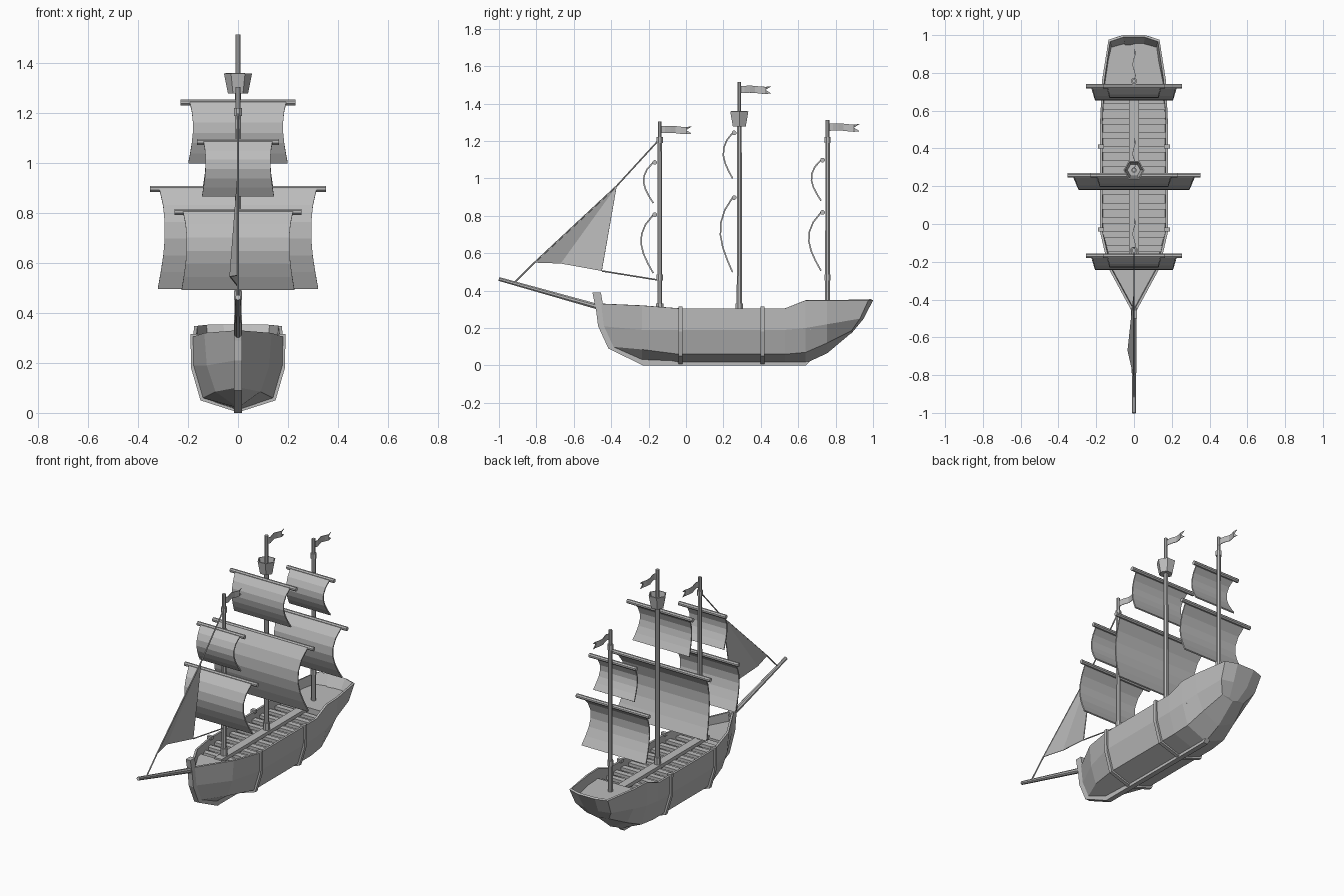
import bpy, bmesh, math
from mathutils import Vector

cube = bpy.data.objects.get("Cube")
if cube:
    bpy.data.objects.remove(cube)

grey = bpy.data.materials.new("plain_grey")
grey.use_nodes = True
shade = (0.5, 0.5, 0.5, 1)
grey.diffuse_color = shade
grey.node_tree.nodes["Principled BSDF"].inputs["Base Color"].default_value = shade


def build(name, verts, faces, thick=0, offset=-1):
    """Flat-shaded mesh object, optionally given thickness."""
    mesh = bpy.data.meshes.new(name)
    mesh.from_pydata([tuple(v) for v in verts], [], faces)
    bm = bmesh.new()
    bm.from_mesh(mesh)
    bmesh.ops.recalc_face_normals(bm, faces=bm.faces)
    bm.to_mesh(mesh)
    bm.free()
    mesh.materials.append(grey)
    obj = bpy.data.objects.new(name, mesh)
    bpy.context.collection.objects.link(obj)
    if thick:
        mod = obj.modifiers.new("thickness", 'SOLIDIFY')
        mod.thickness, mod.offset = thick, offset
    return obj


def loft(name, rows, thick=0, offset=-1, caps=False):
    """Skin a list of equally long point rows."""
    n = len(rows[0])
    faces = [(i * n + j, i * n + j + 1, (i + 1) * n + j + 1, (i + 1) * n + j)
             for i in range(len(rows) - 1) for j in range(n - 1)]
    if caps:
        faces.append(tuple(range((len(rows) - 1) * n, len(rows) * n)))
    return build(name, [p for r in rows for p in r], faces, thick, offset)


def rod(name, a, b, r, r2=None, sides=8):
    """Round bar between two points."""
    a, b = Vector(a), Vector(b)
    turn = (b - a).to_track_quat('Z', 'Y')
    verts = []
    for end, rad in ((a, r), (b, r if r2 is None else r2)):
        for k in range(sides):
            t = math.tau * (k + 0.5) / sides
            verts.append(end + turn @ Vector((rad * math.cos(t), rad * math.sin(t), 0)))
    faces = [(k, (k + 1) % sides, sides + (k + 1) % sides, sides + k) for k in range(sides)]
    faces += [tuple(range(sides)), tuple(range(sides, 2 * sides))]
    return build(name, verts, faces)


def prism(name, outline, axis, low, high):
    """Extrude a 2D outline along x (outline in y, z) or z (outline in x, y)."""
    n = len(outline)
    place = (lambda p, d: (d, *p)) if axis == 'x' else (lambda p, d: (*p, d))
    verts = [place(p, d) for d in (low, high) for p in outline]
    faces = [(k, (k + 1) % n, n + (k + 1) % n, n + k) for k in range(n)]
    return build(name, verts, faces + [tuple(range(n)), tuple(range(n, 2 * n))])


def box(name, x, y, z):
    return prism(name, [(x[0], y[0]), (x[1], y[0]), (x[1], y[1]), (x[0], y[1])], 'z', *z)


def mirrored(half):
    """Complete a half section that ends on the centre line."""
    return half + [(-x, y, z) for x, y, z in reversed(half[:-1])]


# Hull shell: half sections from rim to keel
midship = [(.18, .305), (.178, .19), (.14, .06), (0, .012)]
stations = [
    [(.01, -.465, .33), (.01, -.45, .21), (.01, -.4, .1), (0, -.38, .08)],
    [(.135, -.235, .32), (.125, -.235, .19), (.09, -.235, .085), (0, -.235, .02)],
    [(x, -.04, z) for x, z in midship],
    [(x, .42, z) for x, z in midship],
    [(x, .53, z) for x, z in midship],
    [(.175, .64, .348), (.174, .64, .2), (.135, .64, .07), (0, .64, .012)],
    [(.17, .755, .348), (.16, .755, .22), (.115, .755, .12), (0, .755, .065)],
    [(.135, .975, .348), (.125, .93, .25), (.08, .885, .185), (0, .88, .17)],
    [(.06, 1, .348), (.05, .95, .25), (.03, .89, .18), (0, .885, .172)],
]
loft("hull", [mirrored(s) for s in stations], .013, -1, caps=True)

# Bands around the hull
for label, y in (("front", -.03), ("rear", .41)):
    rows = [mirrored([(.19, yy, .315), (.188, yy, .18), (.15, yy, .05), (0, yy, .002)])
            for yy in (y - .011, y + .011)]
    loft(label + "_hull_band", rows, .014)
    for s in (-1, 1):
        box(label + "_band_head", sorted((s * .16, s * .19)), (y - .011, y + .011), (.295, .316))

# Stem and keel
prism("stem_and_keel", [(-.5, .39), (-.48, .29), (-.47, .21), (-.415, .09), (-.23, 0), (.64, 0),
                        (.66, .02), (-.2, .03), (-.38, .12), (-.43, .22), (-.445, .33), (-.455, .39)],
      'x', -.016, .016)


def deck(name, half, low, high):
    prism(name, half + [(-x, y) for x, y in reversed(half)], 'z', low, high)


# Floors inside the hull
deck("hold_floor", [(.01, -.41), (.115, -.235), (.17, -.04), (.17, .53), (.165, .66)], .19, .2)
deck("bow_deck", [(.01, -.44), (.125, -.235), (.138, -.19)], .26, .275)
deck("stern_deck", [(.165, .66), (.16, .755), (.122, .935), (.05, .955)], .275, .29)
box("stern_bulkhead", (-.165, .165), (.655, .668), (.19, .29))

# Cross planks and the walkway along the middle
for k in range(11):
    y = -.13 + k * .075
    w = .15 if k == 0 else .17
    box("cross_plank", (-w, w), (y - .017, y + .017), (.245, .265))
box("walkway", (-.026, .026), (-.2, .66), (.262, .285))

# Bowsprit
rod("bowsprit", (0, -1, .462), (0, -.44, .305), .011, .016)


def square_sail(name, y, top, bottom, width, yard, belly):
    rows = []
    for i in range(7):
        t = i / 6
        bulge = math.sin(math.pi * t ** .85)
        w = width - .08 * width * bulge + .006 * t
        yy, z = y - belly * bulge - .008, top + (bottom - top) * t
        rows.append([(-w, yy, z), (w, yy, z)])
    loft(name + "_sail", rows, .008, 0)
    rod(name + "_yard", (-yard, y, top), (yard, y, top), .013)


def flag(name, y, z):
    rows = []
    for i in range(7):
        t = i / 6
        notch = .03 if i == 6 else 0
        x, dz = .008 * math.sin(t * 9), .006 * math.sin(t * 6) * t
        rows.append([(x, y + .17 * t - n, z + dz + h)
                     for h, n in ((-.019, 0), (0, notch), (.019, 0))])
    loft(name + "_flag", rows, .003, 0)


# Masts with their collars, sails and flags
for name, y, foot, lift, top in (("fore", -.14, .2, 0, 1.305), ("mizzen", .757, .28, .013, 1.313)):
    rod(name + "_mast", (0, y, foot), (0, y, 1.21), .014, .013)
    rod(name + "_topmast", (0, y, 1.2), (0, y, top), .011)
    for z in (.47, 1.205):
        rod(name + "_collar", (0, y, z - .016), (0, y, z + .016), .018)
    square_sail(name + "_lower", y - .027, .805 + lift, .493 + lift, .22, .255, .066)
    square_sail(name + "_upper", y - .027, 1.085 + lift, .868 + lift, .138, .165, .052)
    flag(name, y, 1.26 + lift)

rod("main_mast", (0, .285, .2), (0, .285, 1.3), .015, .014)
rod("main_topmast", (0, .285, 1.28), (0, .285, 1.515), .011)
square_sail("main_lower", .257, .897, .498, .315, .353, .066)
square_sail("main_upper", .257, 1.243, 1, .193, .23, .05)
flag("main", .285, 1.475)
for y in (-.14, .285):
    rod("mast_step", (0, y, .27), (0, y, .33), .021)

# Lookout basket, open at the top
ring = lambda r, z: [(r * math.cos(k * math.pi / 3), .285 + r * math.sin(k * math.pi / 3), z)
                     for k in range(7)]
loft("lookout_basket", [ring(.056, 1.358), ring(.04, 1.278), ring(.002, 1.278)], .007)

# Triangular head sail with a folded belly
peak, tack, belly, clew = (0, -.37, .96), (0, -.81, .55), (-.032, -.67, .545), (0, -.45, .505)
build("head_sail", [peak, tack, belly, clew], [(0, 1, 2), (0, 2, 3)], .005, 0)

# Stays holding the head sail
for a, b in (((0, -.15, 1.2), peak), (peak, tack), (tack, (0, -.915, .445)), (clew, (0, -.14, .455))):
    rod("stay_rope", a, b, .004, sides=6)
